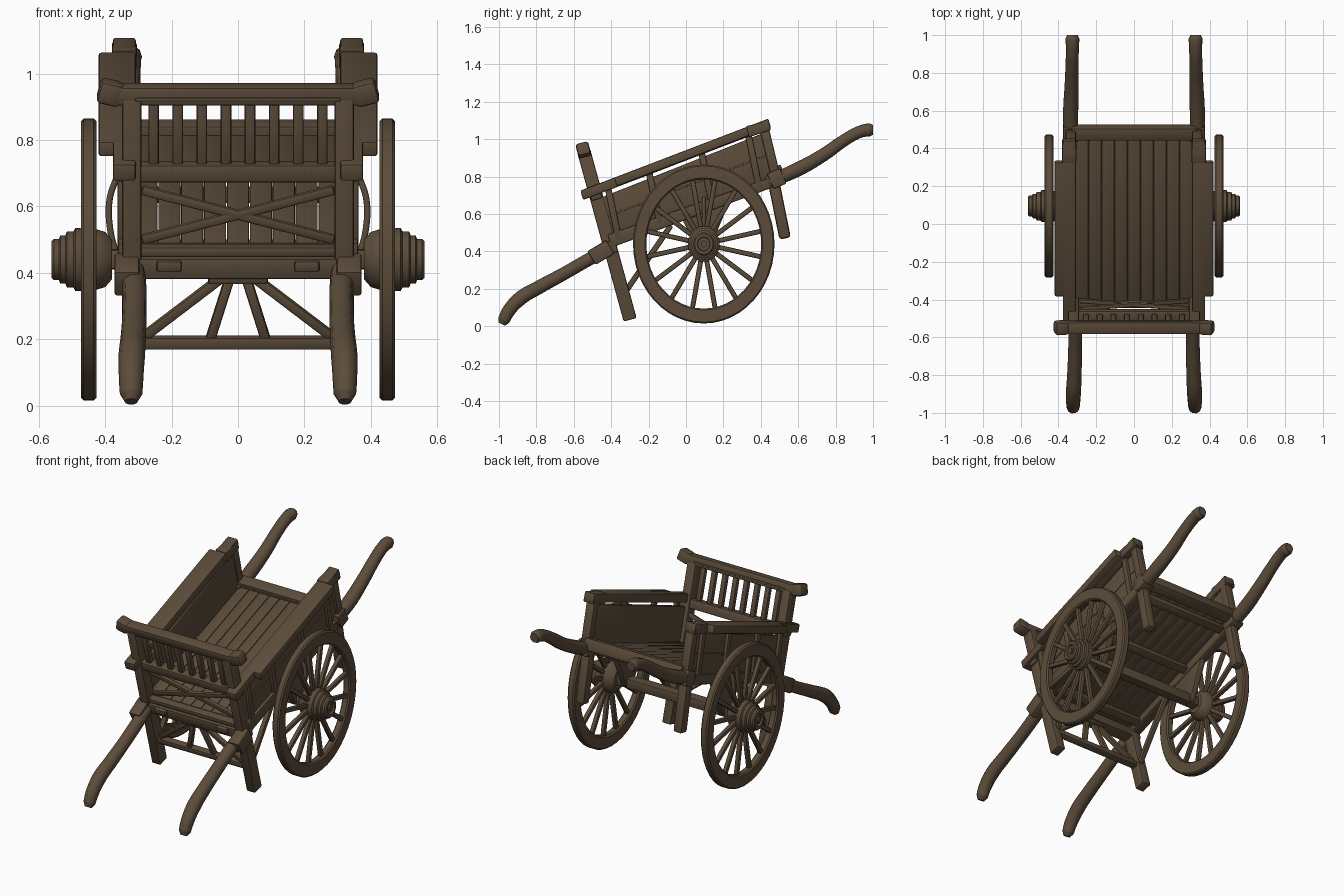
import bpy, bmesh, math
from mathutils import Vector, Matrix

cube = bpy.data.objects.get("Cube")
if cube:
    bpy.data.objects.remove(cube, do_unlink=True)

wood = bpy.data.materials.new("weathered brown wood")
wood.use_nodes = True
colour = (0.107, 0.073, 0.043, 1)
wood.diffuse_color = colour
wood.node_tree.nodes["Principled BSDF"].inputs["Base Color"].default_value = colour

X = Vector((1, 0, 0))
SIDES = (("left", 1), ("right", -1))


def finish(name, bm, bevel=0.0):
    """Soften the edges, shade and link the part."""
    bmesh.ops.recalc_face_normals(bm, faces=bm.faces[:])
    if bevel:
        bmesh.ops.bevel(bm, geom=bm.edges[:], offset=bevel, segments=2,
                        profile=0.5, affect='EDGES', clamp_overlap=True)
    mesh = bpy.data.meshes.new(name)
    bm.to_mesh(mesh)
    bm.free()
    mesh.polygons.foreach_set("use_smooth", [True] * len(mesh.polygons))
    mesh.set_sharp_from_angle(angle=math.radians(40))
    mesh.materials.append(wood)
    obj = bpy.data.objects.new(name, mesh)
    bpy.context.collection.objects.link(obj)
    return obj


def slab(name, outline, x0, x1, bevel=0.008):
    """Side outline (y, z) extruded across x."""
    bm = bmesh.new()
    face = bm.faces.new([bm.verts.new((x0, y, z)) for y, z in outline])
    ext = bmesh.ops.extrude_face_region(bm, geom=[face])
    new = [v for v in ext["geom"] if isinstance(v, bmesh.types.BMVert)]
    bmesh.ops.translate(bm, verts=new, vec=(x1 - x0, 0, 0))
    return finish(name, bm, bevel)


def bar(name, a, b, w, h, ref=X, bevel=0.008):
    """Box beam from a to b; w is measured along ref, h across it."""
    a, b = Vector(a), Vector(b)
    d = (b - a).normalized()
    u = (ref - d * ref.dot(d)).normalized()
    v = d.cross(u)
    rot = Matrix((u * w, v * h, b - a)).transposed().to_4x4()
    bm = bmesh.new()
    bmesh.ops.create_cube(bm, size=1, matrix=Matrix.Translation((a + b) / 2) @ rot)
    return finish(name, bm, bevel)


def tube(name, points):
    """Round smooth sweep through (x, y, z, radius) points."""
    data = bpy.data.curves.new(name, 'CURVE')
    data.dimensions = '3D'
    data.bevel_depth = 1
    data.bevel_resolution = 3
    data.resolution_u = 6
    data.use_fill_caps = True
    spline = data.splines.new('BEZIER')
    spline.bezier_points.add(len(points) - 1)
    for p, (x, y, z, r) in zip(spline.bezier_points, points):
        p.co, p.radius = (x, y, z), r
        p.handle_left_type = p.handle_right_type = 'AUTO'
    temp = bpy.data.objects.new(name + " path", data)
    bpy.context.collection.objects.link(temp)
    graph = bpy.context.evaluated_depsgraph_get()
    mesh = bpy.data.meshes.new_from_object(temp.evaluated_get(graph))
    bm = bmesh.new()
    bm.from_mesh(mesh)
    bpy.data.objects.remove(temp, do_unlink=True)
    bpy.data.meshes.remove(mesh)
    bmesh.ops.remove_doubles(bm, verts=bm.verts[:], dist=0.0001)
    return finish(name, bm)


AXLE_Y, AXLE_Z, SQUASH = 0.095, 0.44, 0.89


def lathe(name, profile, side, closed=False, steps=48):
    """Profile (radius, x) turned around the axle."""
    bm = bmesh.new()
    vs = [bm.verts.new((x * side, 0, r)) for r, x in profile]
    pairs = list(zip(vs, vs[1:])) + ([(vs[-1], vs[0])] if closed else [])
    es = [bm.edges.new(p) for p in pairs]
    bmesh.ops.spin(bm, geom=vs + es, cent=(0, 0, 0), axis=X, dvec=(0, 0, 0),
                   angle=math.tau, steps=steps, use_duplicate=False)
    bmesh.ops.remove_doubles(bm, verts=bm.verts[:], dist=0.0001)
    for v in bm.verts:
        v.co.y = v.co.y * SQUASH + AXLE_Y
        v.co.z += AXLE_Z
    return finish(name, bm)


# Wheels
rim = [(0.345, 0.435), (0.353, 0.427), (0.417, 0.427), (0.425, 0.435),
       (0.425, 0.465), (0.417, 0.473), (0.353, 0.473), (0.345, 0.465)]
hub = [(0, 0.38), (0.06, 0.38), (0.083, 0.4), (0.092, 0.43), (0.095, 0.49),
       (0.085, 0.495), (0.085, 0.515), (0.073, 0.52), (0.073, 0.535),
       (0.062, 0.54), (0.062, 0.555), (0.055, 0.562), (0.038, 0.562),
       (0.035, 0.55), (0, 0.55)]
nut = [(0, 0.54), (0.02, 0.54), (0.02, 0.56), (0, 0.56)]
SPOKES = 16
for label, s in SIDES:
    lathe(label + " wheel rim", rim, s, closed=True)
    lathe(label + " wheel hub", hub, s)
    lathe(label + " hub nut", nut, s, steps=6)
    for i in range(SPOKES):
        t = math.tau * (i + 0.5) / SPOKES
        ends = [(0.45 * s, AXLE_Y + r * SQUASH * math.sin(t), AXLE_Z + r * math.cos(t))
                for r in (0.07, 0.355)]
        bar(f"{label} spoke {i + 1}", *ends, 0.026, 0.026, bevel=0.007)

# Axle
bar("axle", (-0.42, AXLE_Y, AXLE_Z), (0.42, AXLE_Y, AXLE_Z), 0.06, 0.06, Vector((0, 0, 1)))


def front(x, z, out=0.0):
    """Point on the leaning front plane, moved outward by out."""
    return (x, -0.30 - 0.275 * (z - 0.04) - out, z)


def along(y0, z0, slope, y):
    return z0 + slope * (y - y0)


def rail_z(y):
    return along(-0.553, 0.73, 0.383, y)


def rail_outline(y0, y1, thick):
    lean = 0.3 * thick
    return [(y0, rail_z(y0)), (y1, rail_z(y1)),
            (y1 + lean, rail_z(y1) - thick), (y0 + lean, rail_z(y0) - thick)]


# Sides, sills, posts and shafts
for label, s in SIDES:
    slab(label + " sill", [(-0.40, 0.42), (0.47, 0.745), (0.49, 0.81), (-0.42, 0.49)],
         0.30 * s, 0.362 * s)
    slab(label + " side board", [(-0.415, 0.46), (0.49, 0.79), (0.43, 1.04), (-0.475, 0.68)],
         0.315 * s, 0.345 * s, 0.004)
    slab(label + " top rail", rail_outline(-0.565, 0.44, 0.05), 0.308 * s, 0.377 * s)
    slab(label + " wide ledge", rail_outline(-0.385, 0.325, 0.046), 0.312 * s, 0.42 * s)
    slab(label + " rail end block", [(0.32, 1.07), (0.435, 1.097), (0.455, 1.05), (0.335, 1.01)],
         0.305 * s, 0.38 * s)
    slab(label + " board seam", [(-0.44, 0.575), (0.455, 0.92), (0.453, 0.928), (-0.442, 0.583)],
         0.34 * s, 0.349 * s, 0.002)
    for i, y in enumerate((-0.36, -0.14, 0.14, 0.39)):
        low = along(-0.4, 0.45, 0.374, y)
        bar(f"{label} batten {i + 1}", (0.35 * s, y, low), (0.35 * s, y - 0.06, rail_z(y) - 0.05),
            0.025, 0.035, bevel=0.005)
    bar(label + " front post", front(0.32 * s, 0.035), front(0.32 * s, 0.93), 0.058, 0.072)
    bar(label + " back post", (0.335 * s, 0.485, 0.78), (0.335 * s, 0.42, 1.05), 0.055, 0.05)
    bar(label + " back leg", (0.33 * s, 0.465, 0.79), (0.33 * s, 0.53, 0.47), 0.06, 0.062, bevel=0.015)
    bar(label + " front collar", (0.335 * s, -0.505, 0.365), (0.335 * s, -0.405, 0.425), 0.075, 0.085)
    bar(label + " back collar", (0.335 * s, 0.45, 0.775), (0.335 * s, 0.52, 0.805), 0.08, 0.09)
    tube(label + " front shaft", [(x * s, y, z, r) for x, y, z, r in (
        (0.32, -0.38, 0.43, 0.036), (0.312, -0.515, 0.36, 0.036), (0.312, -0.65, 0.283, 0.036),
        (0.315, -0.78, 0.212, 0.038), (0.32, -0.885, 0.15, 0.04), (0.322, -0.95, 0.08, 0.037),
        (0.322, -0.973, 0.035, 0.034), (0.322, -0.985, 0.012, 0.02))])
    tube(label + " back shaft", [(x * s, y, z, r) for x, y, z, r in (
        (0.335, 0.44, 0.77, 0.038), (0.335, 0.61, 0.845, 0.04), (0.33, 0.74, 0.92, 0.037),
        (0.328, 0.85, 0.997, 0.034), (0.326, 0.93, 1.04, 0.034), (0.326, 0.98, 1.05, 0.037),
        (0.326, 1.0, 1.05, 0.028))])
    # Undercarriage
    slab(label + " axle bracket", [(0.06, 0.42), (0.13, 0.42), (0.23, 0.66), (-0.02, 0.57)],
         0.31 * s, 0.35 * s)
    tube(label + " iron strap", [(x * s, AXLE_Y, z, 0.01) for x, z in (
        (0.365, 0.45), (0.385, 0.53), (0.387, 0.62), (0.365, 0.69))])
    bar(label + " leg brace", (0.31 * s, -0.32, 0.19), (0.31 * s, -0.08, 0.54), 0.03, 0.03)

# Floor planks and cross members
PLANKS = 9
width = 0.62 / PLANKS
for i in range(PLANKS):
    x = -0.31 + i * width
    slab(f"floor plank {i + 1}", [(-0.40, 0.465), (0.49, 0.80), (0.482, 0.825), (-0.408, 0.49)],
         x + 0.001, x + width - 0.001, 0.004)
slope_dir = Vector((0, 0.937, 0.35))
for name, y in (("front joist", -0.33), ("middle joist", AXLE_Y), ("back joist", 0.42)):
    z = along(-0.4, 0.45, 0.374, y)
    bar(name, (-0.31, y, z), (0.31, y, z), 0.05, 0.04, slope_dir)
bar("back cross beam", (-0.33, 0.485, 0.82), (0.33, 0.485, 0.82), 0.07, 0.07, slope_dir)

# Front frame: beams, crossed braces, slatted rail
UP = Vector((0, -0.265, 0.964))


def cross_beam(name, half, z, tall, deep, out=0.0):
    bar(name, front(-half, z, out), front(half, z, out), tall, deep, UP)


cross_beam("front upper beam", 0.36, 0.705, 0.055, 0.06)
cross_beam("front middle beam", 0.30, 0.468, 0.03, 0.05)
cross_beam("front bottom beam", 0.36, 0.42, 0.065, 0.07)
cross_beam("bench rail", 0.38, 0.938, 0.056, 0.065)
cross_beam("bench rail groove strip", 0.31, 0.93, 0.012, 0.075)
for label, s in SIDES:
    bar(label + " bench rail end", front(0.35 * s, 0.935), front(0.42 * s, 0.952), 0.07, 0.07, UP, 0.014)
    bar(label + " front cross brace", front(-0.29 * s, 0.50, -0.02), front(0.29 * s, 0.65, -0.02),
        0.03, 0.022, UP)
    bar(label + " front cleat", front(0.17 * s, 0.422, 0.035), front(0.245 * s, 0.422, 0.035),
        0.035, 0.04, UP)
    # Truss struts under the front
    bar(label + " outer strut", front(0.03 * s, 0.40), front(0.28 * s, 0.21), 0.03, 0.03, UP)
    bar(label + " inner strut", front(0.02 * s, 0.40), front(0.085 * s, 0.195), 0.03, 0.03, UP)
cross_beam("truss bar", 0.30, 0.19, 0.038, 0.04)
cross_beam("truss head", 0.09, 0.385, 0.03, 0.05)
SLATS = 8
for i in range(SLATS):
    x = -0.254 + 0.508 * i / (SLATS - 1)
    bar(f"bench slat {i + 1}", front(x, 0.72), front(x, 0.93), 0.032, 0.03)
